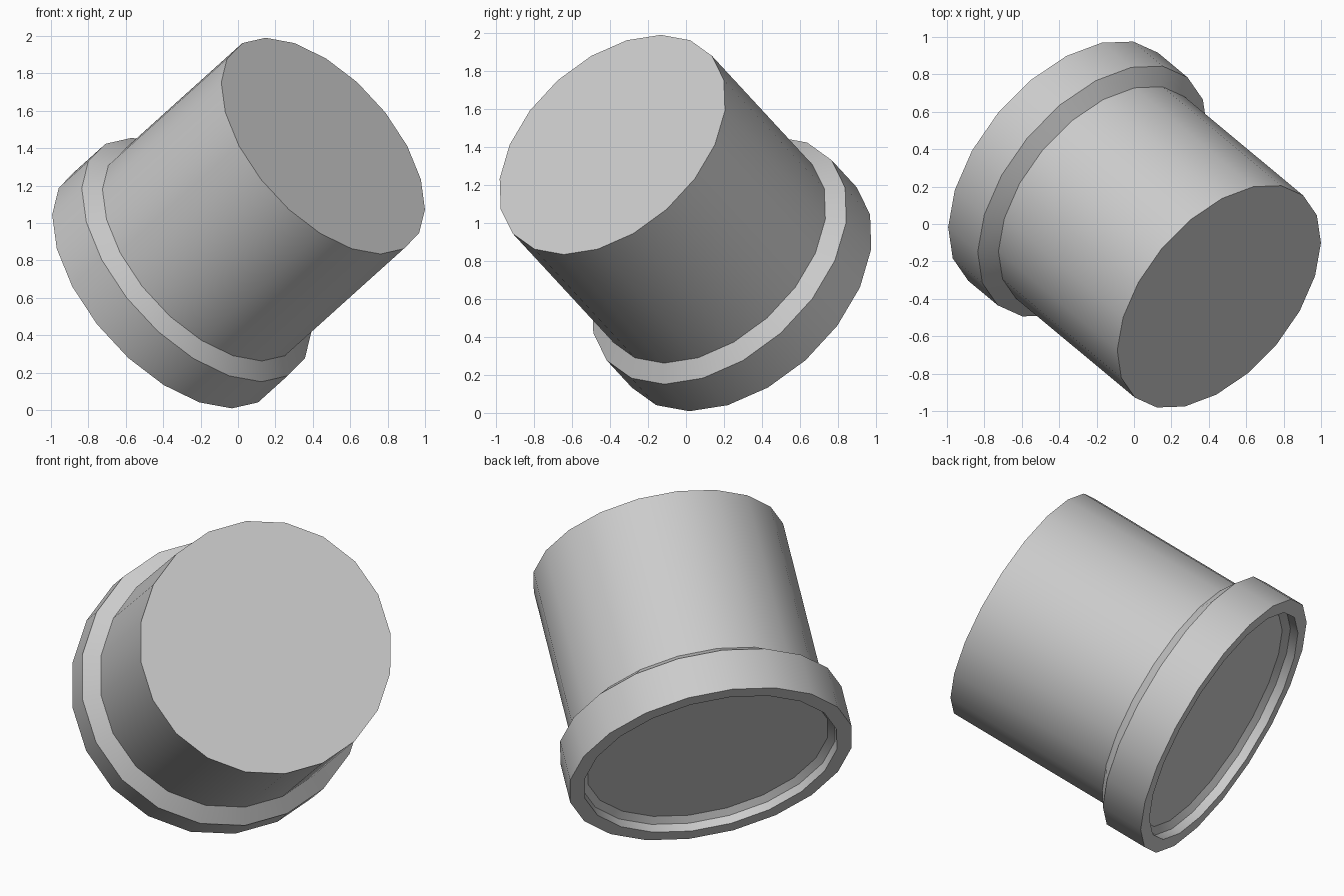
import bpy, bmesh, math
from mathutils import Vector, Matrix

if "Cube" in bpy.data.objects:
    bpy.data.objects.remove(bpy.data.objects["Cube"])

SIDES = 20
axis = Vector((0.632, -0.526, 0.569)).normalized()   # tilt of the plug
top = Vector((0.455, -0.388, 1.412))                 # centre of the flat end
up = (Vector((0, 0, 1)) - axis * axis.z).normalized()
side = axis.cross(up)
frame = Matrix((up, side, axis)).transposed().to_4x4()
frame.translation = top


def lathe(name, profile, closed=False):
    """Spin (radius, depth) points round the tilted axis; cap ends if open."""
    bm = bmesh.new()
    rings = []
    for r, t in profile:
        rings.append([bm.verts.new((r * math.cos(k * math.tau / SIDES),
                                    r * math.sin(k * math.tau / SIDES), -t))
                      for k in range(SIDES)])
    pairs = list(zip(rings, rings[1:]))
    if closed:
        pairs.append((rings[-1], rings[0]))
    else:
        bm.faces.new(rings[0])
        bm.faces.new(rings[-1])
    for a, b in pairs:
        for k in range(SIDES):
            j = (k + 1) % SIDES
            bm.faces.new((a[k], b[k], b[j], a[j]))
    bmesh.ops.recalc_face_normals(bm, faces=bm.faces)
    mesh = bpy.data.meshes.new(name)
    bm.to_mesh(mesh)
    bm.free()
    obj = bpy.data.objects.new(name, mesh)
    bpy.context.collection.objects.link(obj)
    obj.matrix_world = frame
    bpy.ops.object.select_all(action='DESELECT')
    obj.select_set(True)
    bpy.context.view_layer.objects.active = obj
    bpy.ops.object.shade_smooth_by_angle(angle=math.radians(30))
    return obj


# Plug: long body, sloped shoulder, collar, raised rim and recessed base
lathe("plug_body", [(0.703, 0), (0.703, 1.005), (0.793, 1.07), (0.793, 1.32),
                    (0.71, 1.32), (0.71, 1.27), (0.675, 1.24)])
